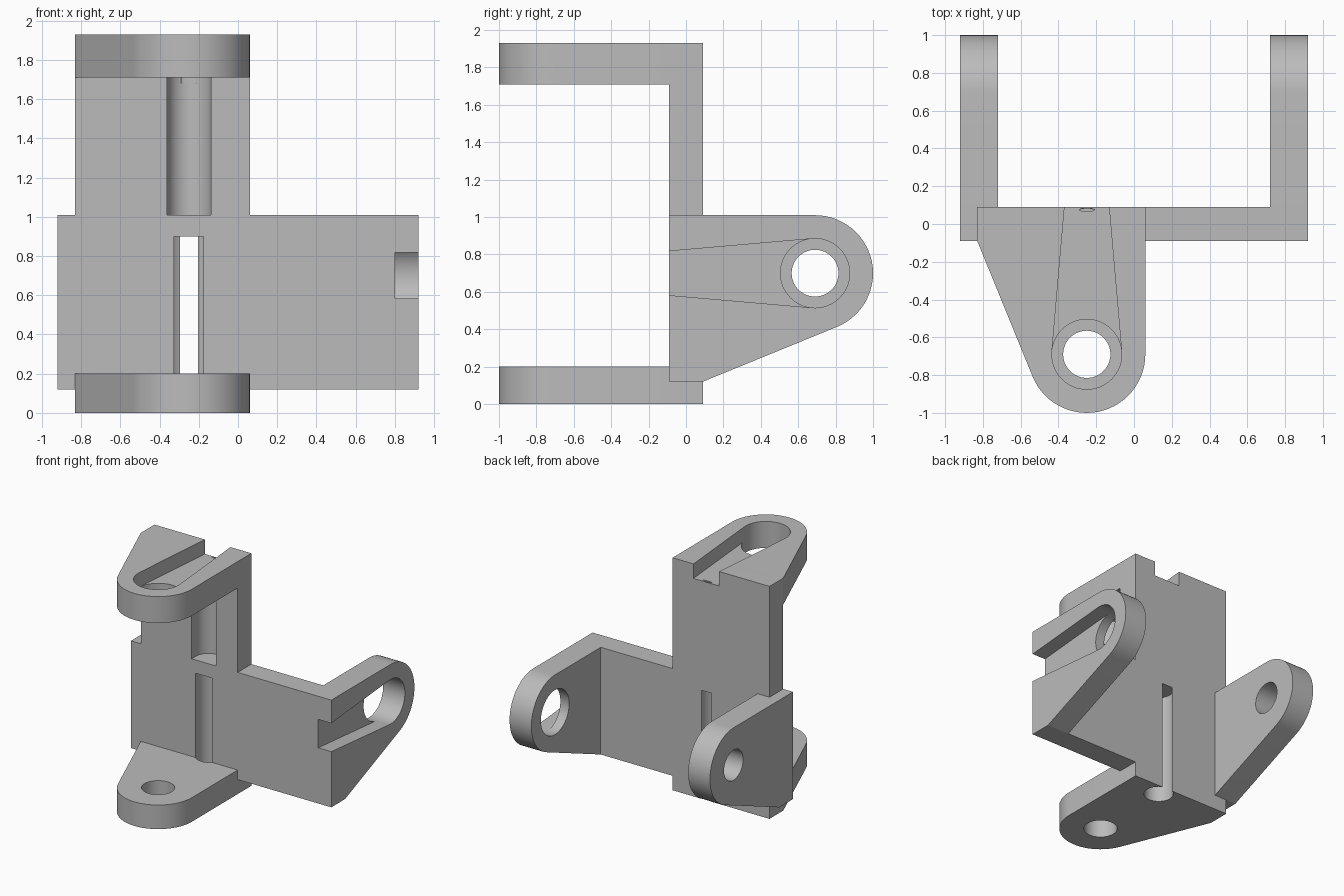
import bpy
import bmesh
from math import cos, sin, pi, radians

cube = bpy.data.objects.get("Cube")
if cube:
    bpy.data.objects.remove(cube, do_unlink=True)

grey = bpy.data.materials.new("plain_grey")
grey.use_nodes = True
grey.diffuse_color = (0.5, 0.5, 0.5, 1)
grey.node_tree.nodes["Principled BSDF"].inputs["Base Color"].default_value = (0.5, 0.5, 0.5, 1)

HALF = 0.09     # half thickness of both back plates
REACH = 0.69    # distance from the centre to the pivot holes


def circle(u, v, r, n=64):
    return [(u + r * cos(2 * pi * i / n), v + r * sin(2 * pi * i / n)) for i in range(n)]


# Frames: u runs along an arm, v across it, w through its thickness
def upright(u, v, w):
    return (v - 0.25, -u, w)


def sideways(u, v, w):
    return (w, u, v + 0.7)


def prism(name, outline, w0, w1, frame):
    """Convex outline extruded from w0 to w1."""
    bm = bmesh.new()
    for w in (w0, w1):
        for u, v in outline:
            bm.verts.new(frame(u, v, w))
    res = bmesh.ops.convex_hull(bm, input=bm.verts[:])
    loose = [v for v in bm.verts if not v.link_faces]
    bmesh.ops.delete(bm, geom=loose, context='VERTS')
    bmesh.ops.dissolve_limit(bm, angle_limit=0.01, verts=bm.verts[:], edges=bm.edges[:])
    bmesh.ops.recalc_face_normals(bm, faces=bm.faces[:])
    mesh = bpy.data.meshes.new(name)
    bm.to_mesh(mesh)
    bm.free()
    mesh.materials.append(grey)
    ob = bpy.data.objects.new(name, mesh)
    bpy.context.collection.objects.link(ob)
    return ob


def combine(body, other, operation):
    bpy.context.view_layer.objects.active = body
    mod = body.modifiers.new(operation.lower(), 'BOOLEAN')
    mod.operation = operation
    mod.solver = 'EXACT'
    mod.object = other
    bpy.ops.object.modifier_apply(modifier=mod.name)
    bpy.data.objects.remove(other, do_unlink=True)


def rect(u0, u1, v0, v1):
    return [(u0, v0), (u1, v0), (u1, v1), (u0, v1)]


# Shared outlines
plate = rect(-HALF, HALF, -0.58, 0.31)
arm = [(-HALF, 0.31), (-HALF, -0.58), (HALF, -0.58)] + circle(REACH, 0, 0.31)
slot = [(-0.1, -0.117), (-0.1, 0.117)] + circle(REACH, 0, 0.185)
small_hole = circle(REACH, 0, 0.125)
large_hole = circle(REACH, 0, 0.185)


def bracket(name, frame, low, low_in, high_in, high):
    """U bracket: plate, plain arm at the low end, slotted arm at the high end."""
    body = prism(name, plate, low, high, frame)
    combine(body, prism("plain_arm", arm, low, low_in, frame), 'UNION')
    combine(body, prism("slotted_arm", arm, high_in, high, frame), 'UNION')
    cutters = [(small_hole, low - 0.1, low_in + 0.1),
               (large_hole, high_in - 0.1, high + 0.1),
               (slot, high - 0.12, high + 0.1)]
    for outline, w0, w1 in cutters:
        combine(body, prism("cutter", outline, w0, w1, frame), 'DIFFERENCE')
    return body


joint = bracket("crossed_bracket", upright, 0, 0.2, 1.71, 1.93)
side = bracket("side_bracket", sideways, -0.92, -0.72, 0.72, 0.92)
combine(joint, side, 'UNION')

# Round-backed channel in the upright plate, open to the front
channel = rect(0.03, 0.2, -0.112, 0.112) + circle(0.03, 0, 0.112)
combine(joint, prism("channel_cutter", channel, 1.01, 1.71, upright), 'DIFFERENCE')

# Blind hole in the underside and small slit in the upper slot
combine(joint, prism("hole_cutter", circle(0.01, 0, 0.11), -0.1, 0.9, upright), 'DIFFERENCE')
slit = [(-0.075 + 0.008 * b, 0.04 * a) for a, b in circle(0, 0, 1, 24)]
combine(joint, prism("slit_cutter", slit, 1.68, 1.85, upright), 'DIFFERENCE')

# Smooth the round walls, keep the edges crisp
bpy.ops.object.select_all(action='DESELECT')
joint.select_set(True)
bpy.context.view_layer.objects.active = joint
bpy.ops.object.shade_smooth_by_angle(angle=radians(20))
